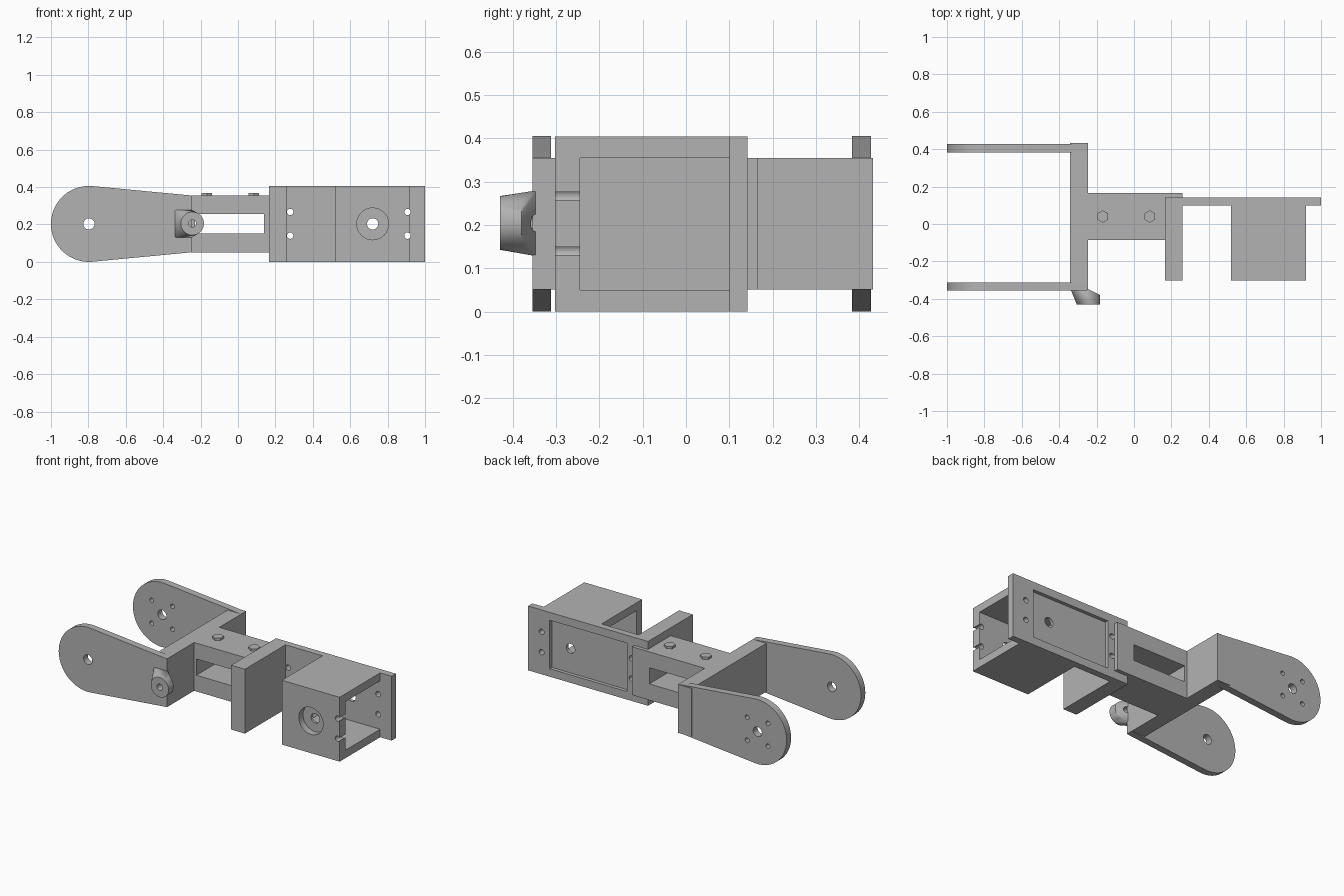
import bpy, bmesh, math
from mathutils import Vector

cube = bpy.data.objects.get("Cube")
if cube:
    bpy.data.objects.remove(cube, do_unlink=True)

grey = bpy.data.materials.new("plain grey")
grey.use_nodes = True
colour = (0.45, 0.45, 0.45, 1)
grey.diffuse_color = colour
grey.node_tree.nodes["Principled BSDF"].inputs["Base Color"].default_value = colour
MID = 0.203   # height of the centre line
TOP = 0.405   # full height


def finish(name, bm):
    bmesh.ops.recalc_face_normals(bm, faces=bm.faces)
    mesh = bpy.data.meshes.new(name)
    bm.to_mesh(mesh)
    bm.free()
    mesh.materials.append(grey)
    obj = bpy.data.objects.new(name, mesh)
    bpy.context.collection.objects.link(obj)
    return obj


def box(name, x, y, z):
    bm = bmesh.new()
    bmesh.ops.create_cube(bm, size=1)
    for v in bm.verts:
        v.co = [r[0] if c < 0 else r[1] for c, r in zip(v.co, (x, y, z))]
    return finish(name, bm)


def extrude_y(name, points, y0, y1):
    """Extrude an x-z outline along y."""
    bm = bmesh.new()
    face = bm.faces.new([bm.verts.new((x, y0, z)) for x, z in points])
    ext = bmesh.ops.extrude_face_region(bm, geom=[face])
    verts = [g for g in ext["geom"] if isinstance(g, bmesh.types.BMVert)]
    bmesh.ops.translate(bm, verts=verts, vec=(0, y1 - y0, 0))
    return finish(name, bm)


def ring(x, z, r, n=32):
    return [(x + r * math.cos(2 * math.pi * i / n),
             z + r * math.sin(2 * math.pi * i / n)) for i in range(n)]


def drill(x, z, r, y0, y1):
    return extrude_y("drill", ring(x, z, r), y0, y1)


def cut(obj, *cutters):
    for c in cutters:
        mod = obj.modifiers.new("cut", "BOOLEAN")
        mod.operation, mod.solver, mod.object = "DIFFERENCE", "EXACT", c
        c.hide_render = True
        bpy.context.view_layer.objects.active = obj
        bpy.ops.object.modifier_apply(modifier=mod.name)
        bpy.data.objects.remove(c, do_unlink=True)


def smooth(obj):
    bpy.ops.object.select_all(action="DESELECT")
    obj.select_set(True)
    bpy.context.view_layer.objects.active = obj
    bpy.ops.object.shade_smooth_by_angle(angle=math.radians(30))


# Fork arms: round end tapering towards the cross bar
px, pr = -0.797, 0.203
outline = [(px + pr * math.cos(math.radians(a)), MID + pr * math.sin(math.radians(a)))
           for a in range(85, 276, 5)]
outline += [(-0.25, 0.051), (-0.25, 0.355)]
front_arm = extrude_y("front_arm", outline, -0.355, -0.312)
back_arm = extrude_y("back_arm", outline, 0.383, 0.427)
for arm in (front_arm, back_arm):
    cut(arm, drill(px, MID, 0.03, -0.5, 0.5))
for sx in (-1, 1):
    for sz in (-1, 1):
        cut(back_arm, drill(px + sx * 0.072, MID + sz * 0.072, 0.014, 0.3, 0.5))

# Cross bar and slotted body
cross_bar = box("cross_bar", (-0.341, -0.246), (-0.354, 0.432), (0.051, 0.355))
body = box("body", (-0.25, 0.26), (-0.085, 0.165), (0.051, 0.355))
cut(body, box("slot", (-0.23, 0.14), (-0.3, 0.3), (0.153, 0.255)))

# Hexagonal bolt heads on the body
for i, x in enumerate((-0.167, 0.085)):
    bm = bmesh.new()
    bmesh.ops.create_cone(bm, cap_ends=True, segments=6, radius1=0.033, radius2=0.033, depth=0.02)
    bmesh.ops.translate(bm, verts=bm.verts, vec=(x, 0.04, 0.359))
    finish(f"bolt_head_{i + 1}", bm)

# Motor bracket: flange, back plate with shallow recess, open box
flange = box("flange", (0.165, 0.26), (-0.303, 0.142), (0, TOP))
plate = box("back_plate", (0.26, 1), (0.1, 0.142), (0, TOP))
cut(plate, box("recess", (0.31, 0.85), (0.12, 0.2), (0.05, 0.355)),
    drill(0.72, MID, 0.03, 0, 0.3))
motor_box = box("motor_box", (0.518, 0.92), (-0.303, 0.1), (0, TOP))
cut(motor_box, box("cavity", (0.4, 1.1), (-0.245, 0.2), (0.05, 0.355)),
    drill(0.72, MID, 0.085, -0.4, -0.26), drill(0.72, MID, 0.03, -0.4, -0.2))
for z in (0.14, 0.267):
    cut(plate, drill(0.279, z, 0.017, 0, 0.3), drill(0.906, z, 0.017, 0, 0.3))
    cut(motor_box, drill(0.906, z, 0.017, -0.4, -0.2))

# Angled boss on the cross bar: hull of a square base and a round end
bx = -0.244
bm = bmesh.new()
for x in (-0.341, -0.25):
    for z in (0.128, 0.28):
        bm.verts.new((x, -0.345, z))
for y in (-0.38, -0.43):
    for x, z in ring(bx, MID + 0.002, 0.062):
        bm.verts.new((x, y, z))
hull = bmesh.ops.convex_hull(bm, input=bm.verts)
loose = set(hull["geom_interior"] + hull["geom_unused"])
bmesh.ops.delete(bm, geom=[v for v in loose if isinstance(v, bmesh.types.BMVert)], context="VERTS")
boss = finish("angled_boss", bm)
cut(boss, drill(bx, MID + 0.002, 0.02, -0.5, -0.3))

for obj in (front_arm, back_arm, plate, motor_box, boss):
    smooth(obj)
